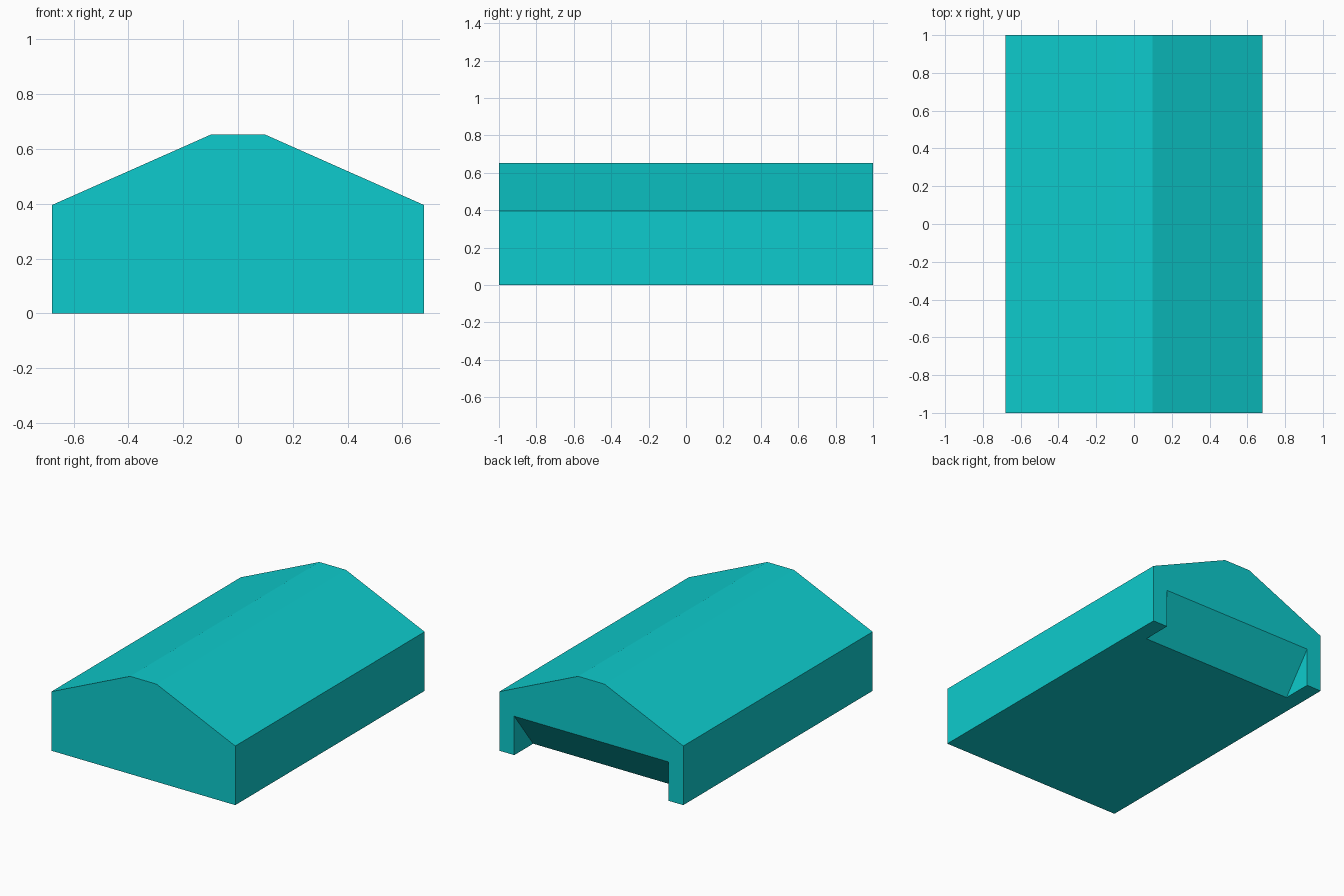
import bpy
import bmesh
from mathutils import Vector

cube = bpy.data.objects.get("Cube")
if cube:
    bpy.data.objects.remove(cube, do_unlink=True)

# Single turquoise material
turquoise = bpy.data.materials.new("turquoise")
turquoise.use_nodes = True
colour = (0.004, 0.6, 0.61, 1)
turquoise.diffuse_color = colour
turquoise.node_tree.nodes["Principled BSDF"].inputs["Base Color"].default_value = colour


def prism(name, outline, sweep):
    """Extrude a closed outline along a sweep vector into a solid."""
    bm = bmesh.new()
    face = bm.faces.new([bm.verts.new(p) for p in outline])
    grown = bmesh.ops.extrude_face_region(bm, geom=[face], use_keep_orig=True)
    verts = [g for g in grown["geom"] if isinstance(g, bmesh.types.BMVert)]
    bmesh.ops.translate(bm, verts=verts, vec=Vector(sweep))
    bmesh.ops.recalc_face_normals(bm, faces=bm.faces)
    mesh = bpy.data.meshes.new(name)
    bm.to_mesh(mesh)
    bm.free()
    mesh.materials.append(turquoise)
    obj = bpy.data.objects.new(name, mesh)
    bpy.context.collection.objects.link(obj)
    return obj


# Block with a flat ridge and sloping roof sides
half = [(0.68, 0), (0.68, 0.395), (0.098, 0.653)]
section = half + [(-x, z) for x, z in reversed(half)]
body = prism("gabled_block", [(x, -1, z) for x, z in section], (0, 2, 0))

# Wedge that opens the sloping finger notch under the back edge
wedge = [(0.7, -0.13), (1.1, 0.39), (1.1, -0.13)]
cutter = prism("notch_cutter", [(-0.57, y, z) for y, z in wedge], (1.14, 0, 0))

notch = body.modifiers.new("notch", "BOOLEAN")
notch.operation = "DIFFERENCE"
notch.solver = "EXACT"
notch.object = cutter

# Apply the cut and drop the helper
bpy.context.view_layer.objects.active = body
body.select_set(True)
bpy.ops.object.modifier_apply(modifier=notch.name)
bpy.data.objects.remove(cutter, do_unlink=True)
